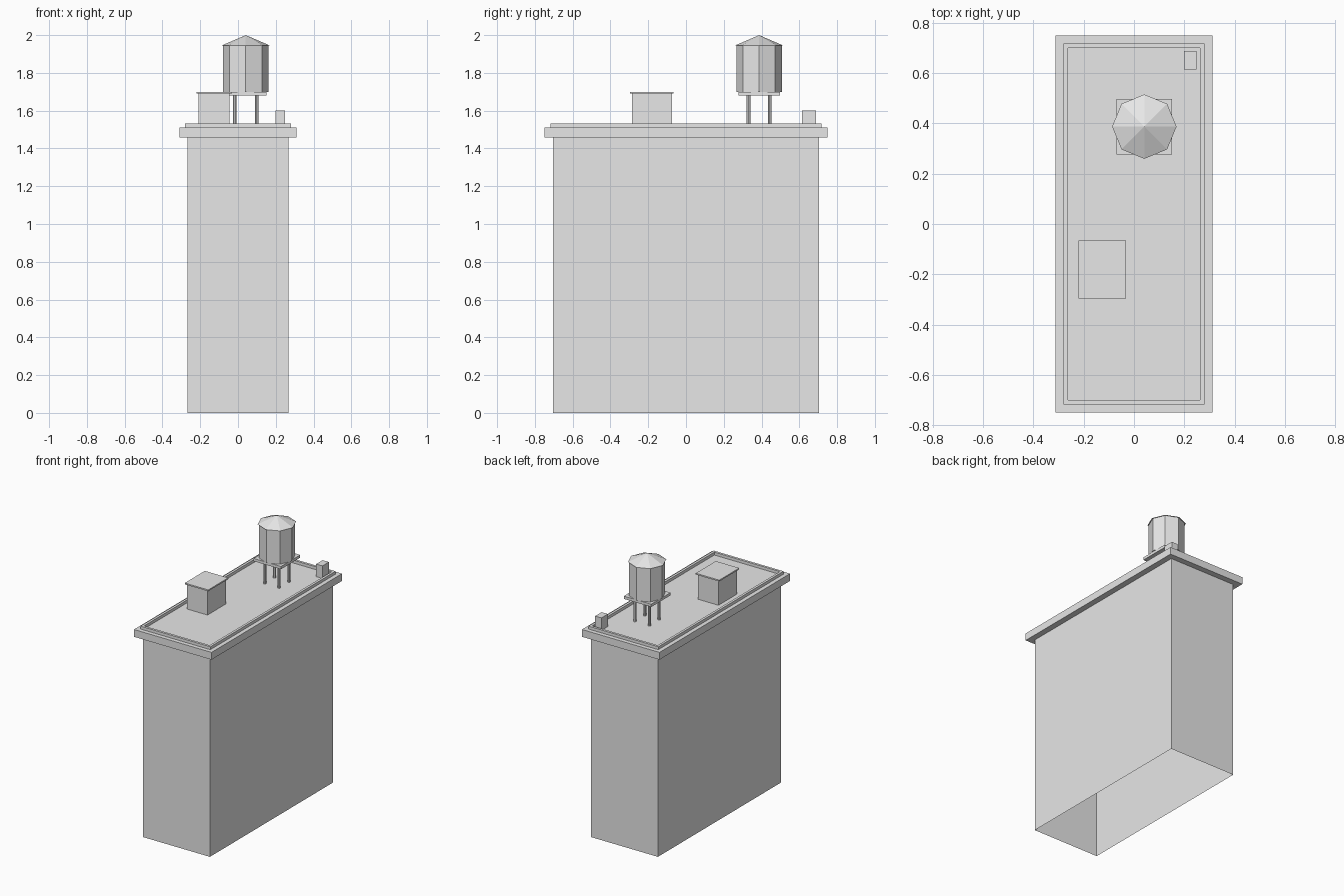
import bpy, bmesh, math
from mathutils import Vector

cube = bpy.data.objects.get("Cube")
if cube:
    bpy.data.objects.remove(cube, do_unlink=True)

GREY = bpy.data.materials.new("plain grey")
GREY.use_nodes = True
GREY.diffuse_color = (0.8, 0.8, 0.8, 1)
GREY.node_tree.nodes["Principled BSDF"].inputs["Base Color"].default_value = (0.8, 0.8, 0.8, 1)


def finish(name, bm):
    mesh = bpy.data.meshes.new(name)
    bm.to_mesh(mesh)
    bm.free()
    mesh.materials.append(GREY)
    obj = bpy.data.objects.new(name, mesh)
    bpy.context.collection.objects.link(obj)
    return obj


def box_mesh(x, y, half_x, half_y, z0, z1):
    bm = bmesh.new()
    bmesh.ops.create_cube(bm, size=2)
    for v in bm.verts:
        v.co = (x + v.co.x * half_x, y + v.co.y * half_y, z0 if v.co.z < 0 else z1)
    bm.normal_update()
    return bm


def box(name, *dims):
    return finish(name, box_mesh(*dims))


def cone(name, x, y, r0, r1, z0, z1, sides):
    bm = bmesh.new()
    bmesh.ops.create_cone(bm, cap_ends=True, segments=sides, radius1=r0, radius2=r1, depth=z1 - z0)
    bmesh.ops.translate(bm, verts=bm.verts, vec=(x, y, (z0 + z1) / 2))
    return finish(name, bm)


def lift_face(bm, face, height):
    """Extrude a face straight up or down and return the moved cap."""
    cap = bmesh.ops.extrude_discrete_faces(bm, faces=[face])["faces"][0]
    bmesh.ops.translate(bm, verts=cap.verts, vec=Vector((0, 0, height)))
    return cap


EAVE, ROOF, PARAPET = 1.458, 1.511, 1.532

# Building walls: a thin shell, open underneath
bm = box_mesh(0, 0, 0.268, 0.705, 0, EAVE)
caps = [f for f in bm.faces if abs(f.normal.z) > 0.5]
bmesh.ops.delete(bm, geom=caps, context='FACES_ONLY')
finish("building_walls", bm)

# Cornice slab, with the raised parapet and sunken roof formed from its top
bm = box_mesh(0, 0, 0.311, 0.748, EAVE, ROOF)
top = max(bm.faces, key=lambda f: f.calc_center_median().z)
bmesh.ops.inset_region(bm, faces=[top], thickness=0.043)
top = lift_face(bm, top, PARAPET - ROOF)
bmesh.ops.inset_region(bm, faces=[top], thickness=0.025)
lift_face(bm, top, ROOF - PARAPET)
finish("cornice_and_parapet", bm)

# Stair hut and its flat lid
box("stair_hut", -0.126, -0.181, 0.082, 0.106, ROOF, 1.69)
box("stair_hut_lid", -0.126, -0.181, 0.094, 0.115, 1.69, 1.70)

# Chimney in the back corner
box("chimney", 0.223, 0.65, 0.025, 0.037, ROOF, 1.602)

# Water tank on a platform with four legs
TX, TY = 0.041, 0.387
for sx, side in ((-1, "right"), (1, "left")):
    for sy, end in ((-1, "front"), (1, "back")):
        cone(f"tank_leg_{end}_{side}", TX + sx * 0.058, TY + sy * 0.056,
             0.01, 0.01, ROOF, 1.68, 8)
box("tank_platform", TX, TY, 0.11, 0.11, 1.68, 1.70)
cone("water_tank", TX, TY, 0.12, 0.12, 1.70, 1.945, 8)
cone("tank_roof", TX, TY, 0.128, 0, 1.945, 2.0, 8)
